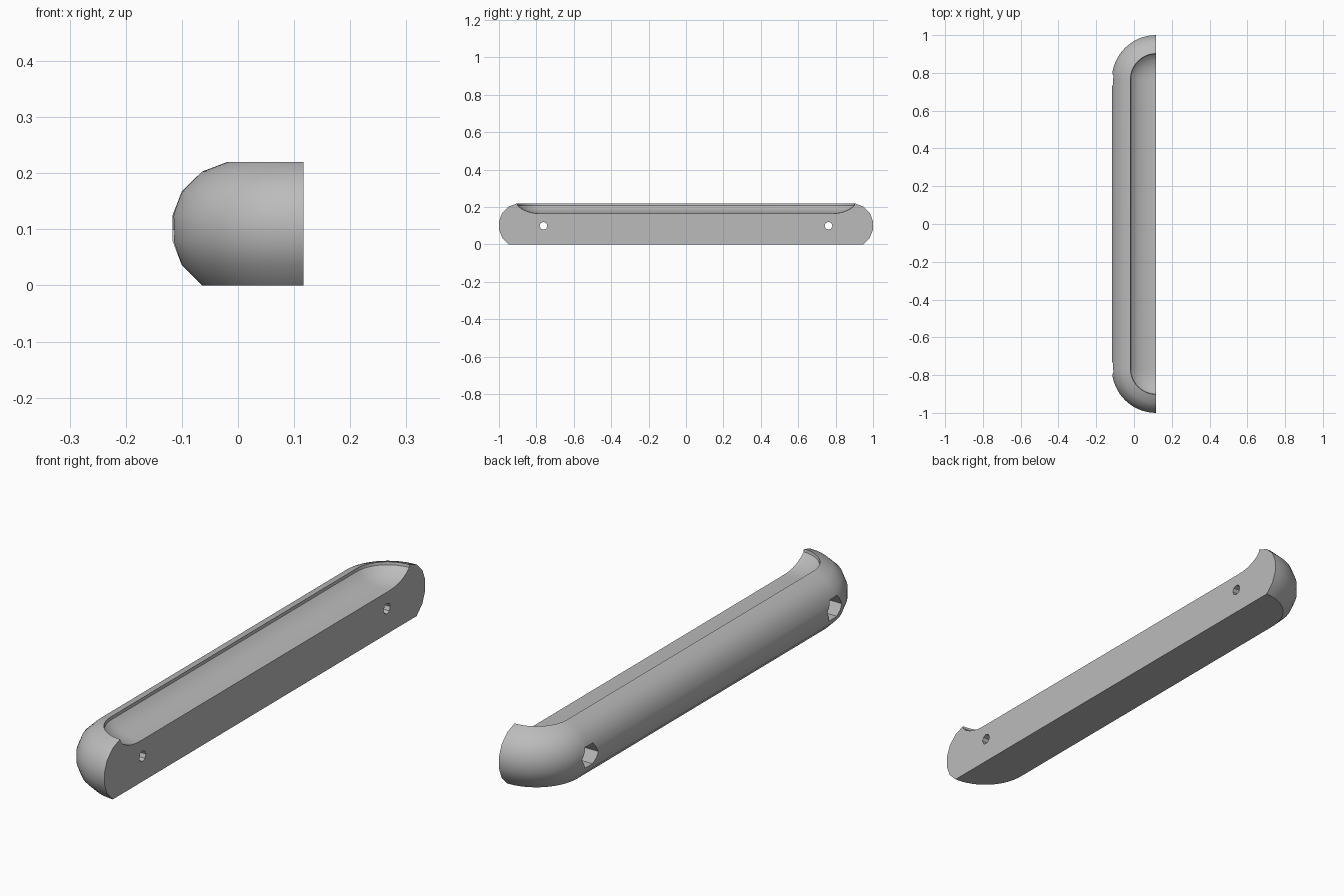
import bpy, bmesh
from math import pi, cos, sin, radians

cube = bpy.data.objects.get("Cube")
if cube:
    bpy.data.objects.remove(cube)

CUT_X = 0.117      # flat mounting face
END_Y = 0.766      # centre of the rounded ends
HOLE_Z = 0.1
ARC_STEPS = 16

grey = bpy.data.materials.new("plain grey")
grey.use_nodes = True
colour = (0.5, 0.5, 0.5, 1)
grey.diffuse_color = colour
grey.node_tree.nodes["Principled BSDF"].inputs["Base Color"].default_value = colour

# Section from the underside, round the outer wall, over the rim and into the tray
profile = [(0, 0), (0.181, 0), (0.217, 0.036), (0.234, 0.08), (0.234, 0.124),
           (0.217, 0.168), (0.181, 0.203), (0.136, 0.22), (0.134, 0.209),
           (0.118, 0.194), (0.095, 0.181), (0.066, 0.171), (0.035, 0.166), (0, 0.165)]

# Sweep the section round half of a long stadium outline
stations = []
for side in (-1, 1):
    for i in range(ARC_STEPS + 1):
        a = pi / 2 * i / ARC_STEPS
        if side < 0:
            a = pi / 2 - a
        stations.append((side * END_Y, -cos(a), side * sin(a)))

bm = bmesh.new()
rings = [[bm.verts.new((CUT_X + r * dx, y + r * dy, z)) for r, z in profile]
         for y, dx, dy in stations]
for a, b in zip(rings, rings[1:]):
    for j in range(len(profile) - 1):
        bm.faces.new((a[j], a[j + 1], b[j + 1], b[j]))
bmesh.ops.remove_doubles(bm, verts=bm.verts, dist=1e-5)

# Close the flat mounting face
bmesh.ops.holes_fill(bm, edges=[e for e in bm.edges if e.is_boundary], sides=0)
bmesh.ops.recalc_face_normals(bm, faces=bm.faces)
mesh = bpy.data.meshes.new("half_round_tray")
bm.to_mesh(mesh)
bm.free()
mesh.materials.append(grey)
tray = bpy.data.objects.new("half_round_tray", mesh)
bpy.context.collection.objects.link(tray)


def cut(name, sides, radius, x0, x1, y):
    """Cut a prism along x out of the tray."""
    bpy.ops.mesh.primitive_cylinder_add(
        vertices=sides, radius=radius, depth=x1 - x0,
        location=((x0 + x1) / 2, y, HOLE_Z), rotation=(0, radians(90), 0))
    cutter = bpy.context.object
    cutter.name = name
    cutter.hide_render = True
    # turn the prism so that a corner points along y
    cutter.data.materials.append(grey)
    mod = tray.modifiers.new(name, "BOOLEAN")
    mod.operation = "DIFFERENCE"
    mod.solver = "EXACT"
    mod.object = cutter
    bpy.context.view_layer.objects.active = tray
    bpy.ops.object.modifier_apply(modifier=name)
    bpy.data.objects.remove(cutter)


# Screw holes with hexagonal nut recesses on the rounded side
for y in (-0.762, 0.762):
    cut("nut_recess", 6, 0.048, -0.2, 0.0, y)
    cut("screw_hole", 8, 0.021, -0.05, 0.2, y)

bpy.ops.object.select_all(action="DESELECT")
tray.select_set(True)
bpy.context.view_layer.objects.active = tray
bpy.ops.object.shade_smooth_by_angle(angle=radians(30))
